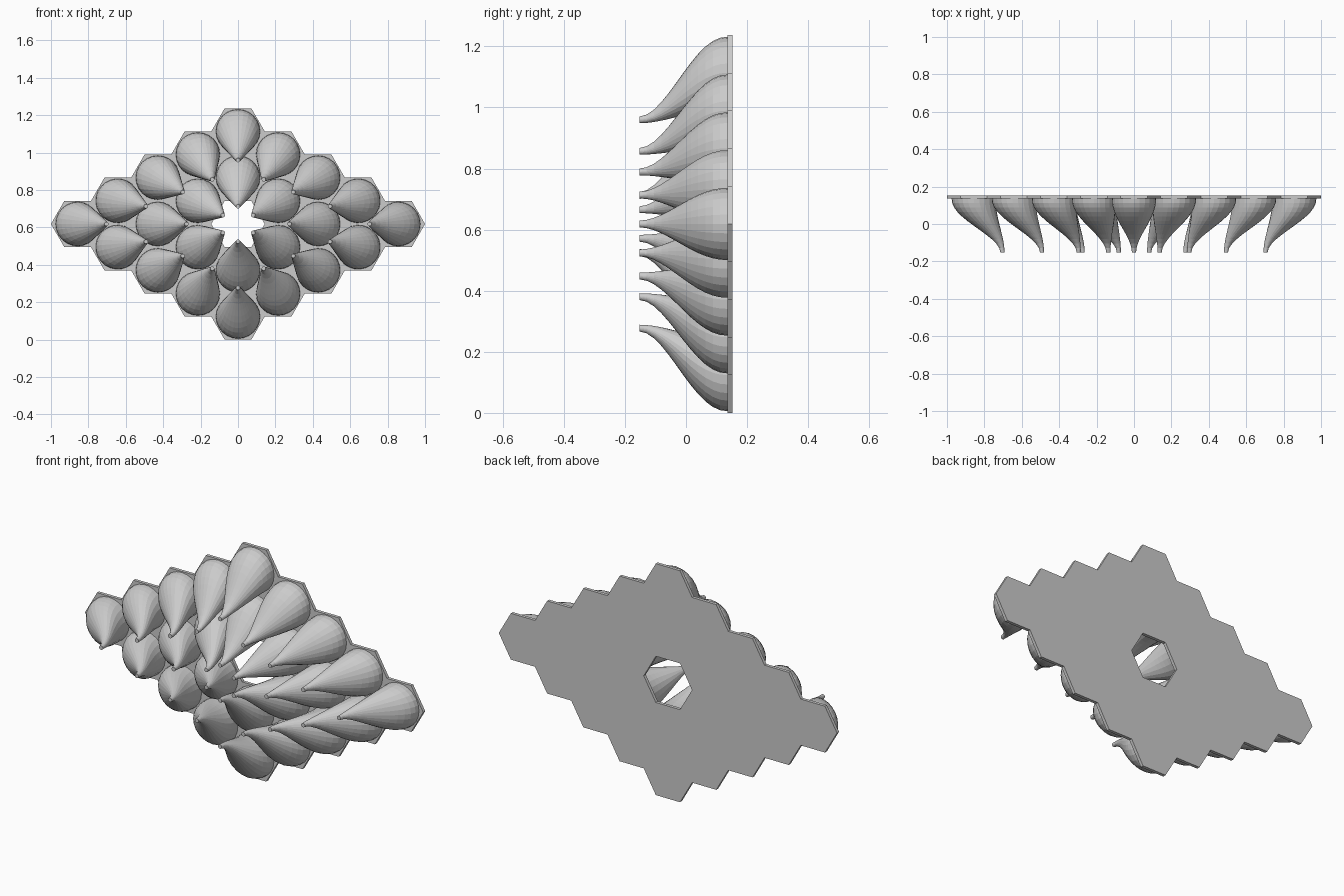
import bpy, bmesh
from math import sin, cos, pi, sqrt, atan2

if "Cube" in bpy.data.objects:
    bpy.data.objects.remove(bpy.data.objects["Cube"])

R = 1 / 7                       # hexagon circumradius
ROW = sqrt(3) / 2 * R           # half hexagon height
CZ = 5 * ROW                    # centre height of the panel
FRONT, SEAT, BACK = -0.153, 0.136, 0.153
SIDES, RINGS = 24, 12

# 5 x 5 rhombus of hexagon cells with the middle one left out
cells = [((i - j) * 1.5 * R, (i + j) * ROW)
         for i in range(-2, 3) for j in range(-2, 3) if (i, j) != (0, 0)]


def add_object(name, bm):
    bmesh.ops.recalc_face_normals(bm, faces=bm.faces)
    mesh = bpy.data.meshes.new(name)
    bm.to_mesh(mesh)
    bm.free()
    obj = bpy.data.objects.new(name, mesh)
    bpy.context.collection.objects.link(obj)
    return obj


# Backing plate: welded hexagons given thickness
bm = bmesh.new()
for cx, cz in cells:
    bm.faces.new([bm.verts.new((cx + R * cos(k * pi / 3), (SEAT + BACK) / 2,
                                CZ + cz + R * sin(k * pi / 3))) for k in range(6)])
bmesh.ops.remove_doubles(bm, verts=bm.verts, dist=0.001)
plate = add_object("backing_plate", bm)
solid = plate.modifiers.new("thickness", 'SOLIDIFY')
solid.thickness = BACK - SEAT
solid.offset = 0


# Horn: round base swept in an S-curve to a small tip leaning to the centre
def horn(name, cx, cz):
    bm = bmesh.new()
    a = atan2(-cz, -cx)
    rings = []
    for n in range(RINGS + 1):
        t = n / RINGS
        u = t ** 1.1
        s = u * u * (3 - 2 * u)
        r = 0.118 - 0.107 * s
        x, z = cx + 0.154 * s * cos(a), CZ + cz + 0.154 * s * sin(a)
        y = SEAT + (FRONT - SEAT) * t
        rings.append([bm.verts.new((x + r * cos(a + k * 2 * pi / SIDES), y,
                                    z + r * sin(a + k * 2 * pi / SIDES)))
                      for k in range(SIDES)])
    for lo, hi in zip(rings, rings[1:]):
        for k in range(SIDES):
            m = (k + 1) % SIDES
            bm.faces.new((lo[k], lo[m], hi[m], hi[k]))
    bm.faces.new(rings[0])
    bm.faces.new(rings[-1])
    add_object(name, bm)


for n, (cx, cz) in enumerate(cells):
    horn(f"horn_{n + 1}", cx, cz)
